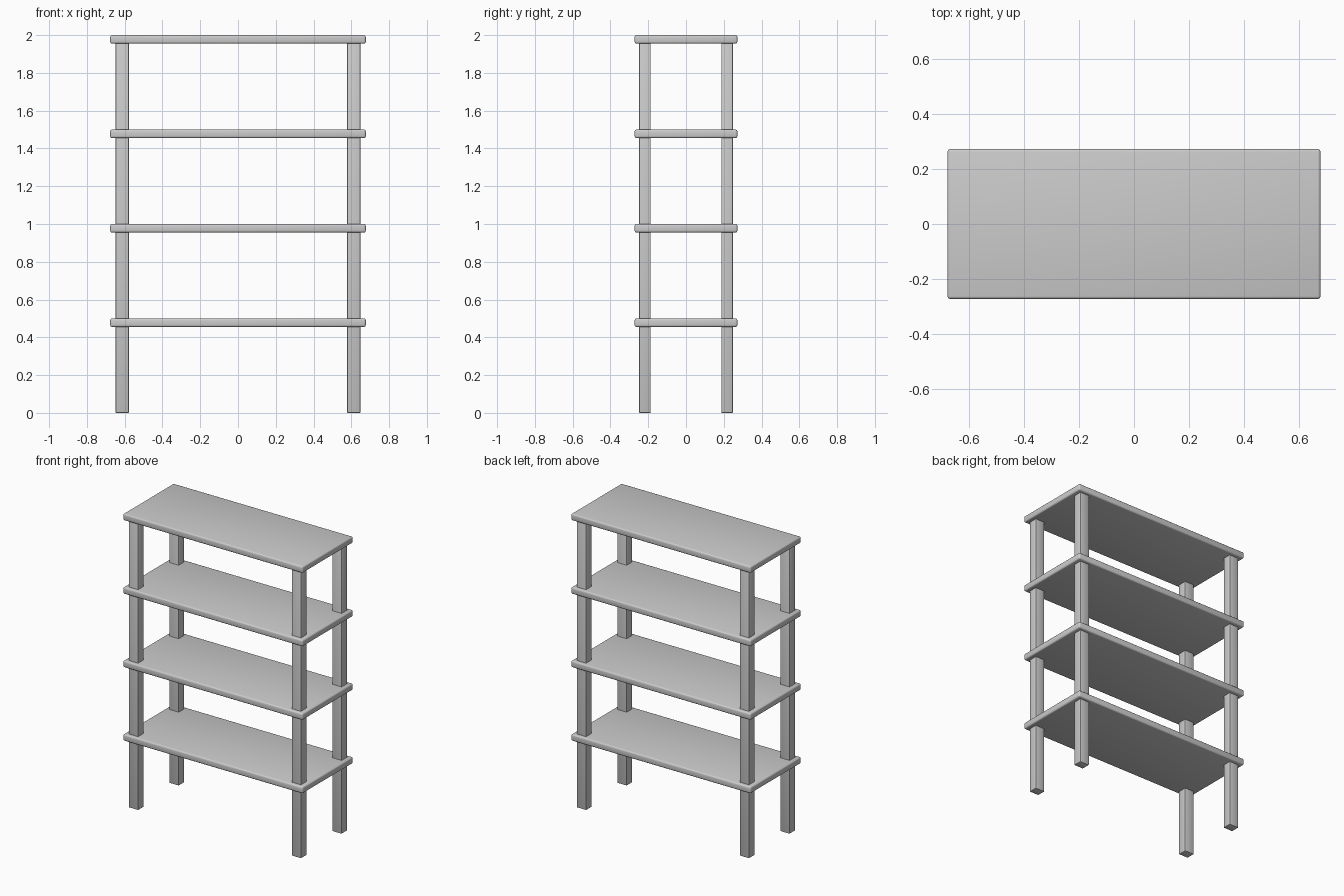
import bpy

if "Cube" in bpy.data.objects:
    bpy.data.objects.remove(bpy.data.objects["Cube"])

LEG_X, LEG_Y = 0.613, 0.218      # leg centres
SHELF_T = 0.045


def box(name, size, loc, bevel, segments):
    """Box with softened edges and smooth shading across the rounding."""
    bpy.ops.mesh.primitive_cube_add(size=1, location=loc)
    ob = bpy.context.object
    ob.name = name
    ob.scale = size
    bpy.ops.object.transform_apply(location=False, rotation=False, scale=True)
    mod = ob.modifiers.new("soft_edges", 'BEVEL')
    mod.width = bevel
    mod.segments = segments
    bpy.ops.object.modifier_apply(modifier=mod.name)
    bpy.ops.object.shade_smooth_by_angle()
    return ob


# Four evenly spaced boards
for i in range(4):
    top = 0.5 * (i + 1)
    box(f"shelf_{i + 1}", (1.353, 0.544, SHELF_T),
        (0, 0, top - SHELF_T / 2), 0.01, 3)

# Four square-cut posts running from the floor up into the top board
leg_h = 2.0 - SHELF_T / 2
for sx, side in ((-1, "left"), (1, "right")):
    for sy, end in ((-1, "front"), (1, "back")):
        box(f"{end}_{side}_leg", (0.07, 0.06, leg_h),
            (sx * LEG_X, sy * LEG_Y, leg_h / 2), 0.003, 2)
